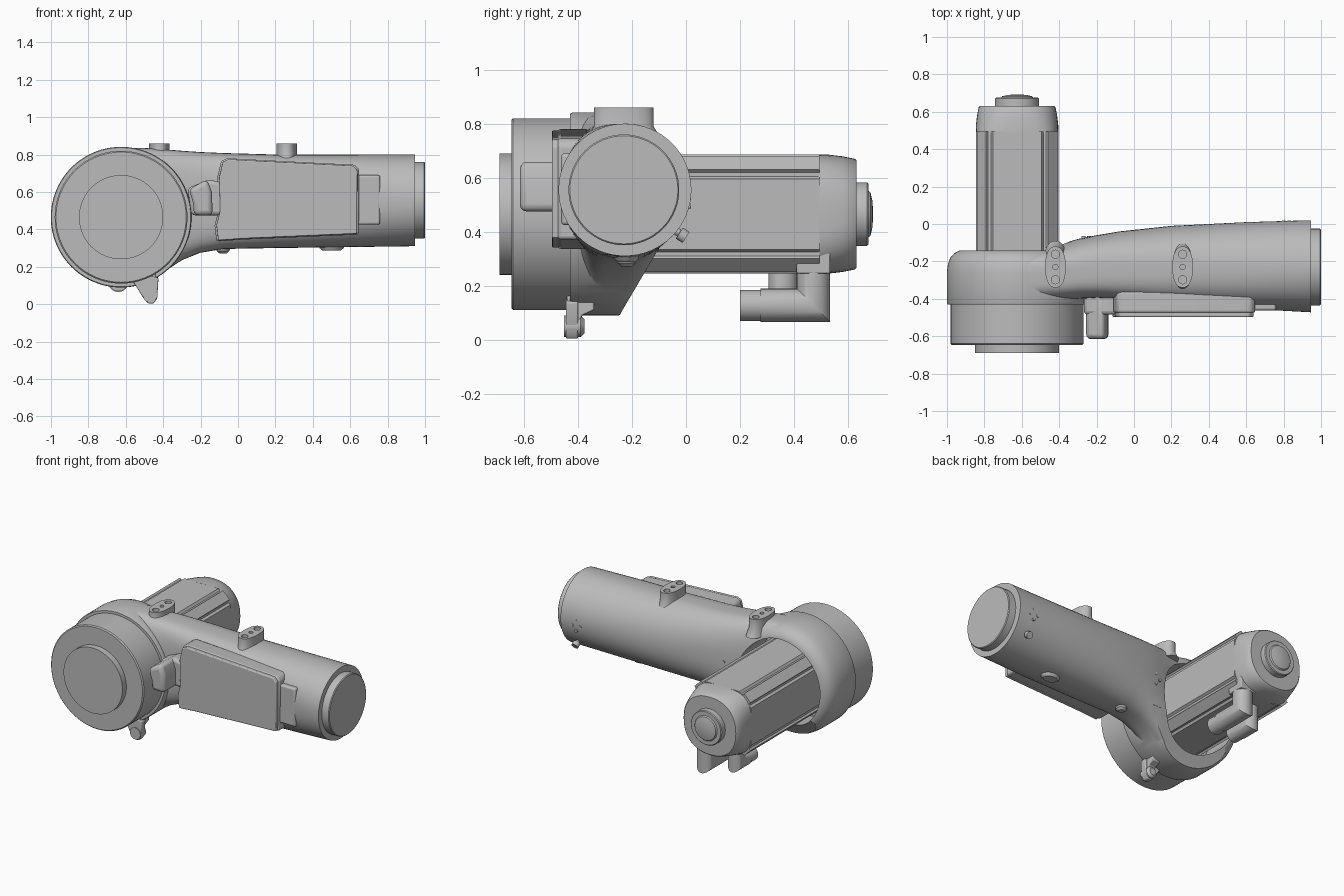
import bpy, bmesh, math
from mathutils import Vector

if "Cube" in bpy.data.objects:
    bpy.data.objects.remove(bpy.data.objects["Cube"])

grey = bpy.data.materials.new("light grey")
grey.use_nodes = True
COLOUR = (0.5, 0.5, 0.5, 1)
grey.diffuse_color = COLOUR
grey.node_tree.nodes["Principled BSDF"].inputs["Base Color"].default_value = COLOUR


def place(u, v, w, axis):
    """Point (u, v) of a profile at distance w along the axis."""
    return {"x": (w, u, v), "y": (u, w, v), "z": (u, v, w)}[axis]


def smooth(ob, angle=35):
    bpy.ops.object.select_all(action="DESELECT")
    ob.select_set(True)
    bpy.context.view_layer.objects.active = ob
    bpy.ops.object.shade_smooth_by_angle(angle=math.radians(angle))


def loft(name, rings, bevel=0.0):
    bm = bmesh.new()
    loops = [[bm.verts.new(p) for p in ring] for ring in rings]
    n = len(loops[0])
    for a, b in zip(loops, loops[1:]):
        for i in range(n):
            bm.faces.new((a[i], a[(i + 1) % n], b[(i + 1) % n], b[i]))
    bm.faces.new(loops[0])
    bm.faces.new(loops[-1])
    bmesh.ops.recalc_face_normals(bm, faces=bm.faces)
    mesh = bpy.data.meshes.new(name)
    bm.to_mesh(mesh)
    bm.free()
    mesh.materials.append(grey)
    ob = bpy.data.objects.new(name, mesh)
    bpy.context.collection.objects.link(ob)
    if bevel:
        mod = ob.modifiers.new("edge", "BEVEL")
        mod.width, mod.segments, mod.angle_limit = bevel, 3, math.radians(40)
    smooth(ob)
    return ob


def turned(name, axis, centre, profile, n=64):
    """Round part from (distance, radius) pairs along an axis."""
    angles = [math.tau * i / n for i in range(n)]
    return loft(name, [[place(centre[0] + r * math.cos(a), centre[1] + r * math.sin(a), w, axis)
                        for a in angles] for w, r in profile])


def prism(name, axis, pts, a, b, bevel=0.0):
    return loft(name, [[place(u, v, w, axis) for u, v in pts] for w in (a, b)], bevel)


def box(name, x, y, z, bevel=0.0):
    pts = [(x[0], y[0]), (x[1], y[0]), (x[1], y[1]), (x[0], y[1])]
    return prism(name, "z", pts, z[0], z[1], bevel)


def oval(cx, cy, hx, hy, k=(2, 2), n=48):
    """Superellipse outline; k gives the squareness of the -u and +u halves."""
    out = []
    for i in range(n):
        c, s = math.cos(math.tau * i / n), math.sin(math.tau * i / n)
        p = 2 / k[c > 0]
        out.append((cx + hx * math.copysign(abs(c) ** p, c), cy + hy * math.copysign(abs(s) ** p, s)))
    return out


def boolean(ob, cutter, operation):
    mod = ob.modifiers.new(operation.lower(), "BOOLEAN")
    mod.operation, mod.object, mod.solver = operation, cutter, "EXACT"
    bpy.context.view_layer.objects.active = ob
    bpy.ops.object.modifier_apply(modifier=mod.name)
    bpy.data.objects.remove(cutter)


JOINT = (-0.625, 0.465)
TUBE = (-0.23, 0.555)

# Arm: x, front y, back y, bottom z, top z, squareness of front and back
sections = [
    (-0.62, -0.42, -0.16, 0.10, 0.835, 4, 4), (-0.50, -0.415, -0.13, 0.125, 0.835, 4, 3.5),
    (-0.40, -0.41, -0.11, 0.17, 0.828, 4, 3), (-0.30, -0.40, -0.08, 0.235, 0.82, 4, 2.7),
    (-0.20, -0.395, -0.06, 0.275, 0.813, 4, 2.5), (-0.08, -0.40, -0.04, 0.295, 0.808, 3.8, 2.3),
    (0.2, -0.425, -0.01, 0.30, 0.80, 3.2, 2.1), (0.6, -0.453, 0.01, 0.305, 0.80, 2.5, 2),
    (0.945, -0.472, 0.02, 0.31, 0.80, 2, 2)]
arm = loft("arm_housing", [
    [(x, u, v) for u, v in oval((yf + yb) / 2, (zb + zt) / 2, (yb - yf) / 2, (zt - zb) / 2, (kf, kb), 64)]
    for x, yf, yb, zb, zt, kf, kb in sections])
joint = turned("joint_housing", "y", JOINT, [
    (-0.43, 0.372), (-0.42, 0.376), (-0.26, 0.376), (-0.215, 0.37), (-0.18, 0.357),
    (-0.155, 0.335), (-0.143, 0.31), (-0.14, 0.28)], 96)
boolean(arm, joint, "UNION")
boolean(arm, turned("opening", "y", JOINT, [(-0.36, 0.30), (0.1, 0.30)], 96), "DIFFERENCE")
# Sloped underside of the joint back
slope = [(-0.26, 0.06), (-0.235, 0.11), (-0.105, 0.33), (0.2, 0.335), (0.2, 0.0)]
boolean(arm, prism("slope", "x", slope, -1.1, -0.22), "DIFFERENCE")
smooth(arm, 30)
turned("arm_end_flange", "x", TUBE, [(0.94, 0.205), (0.995, 0.205), (1.0, 0.2)])

# Joint drum with its output flange
turned("joint_drum", "y", JOINT, [(-0.42, 0.355), (-0.64, 0.355), (-0.647, 0.348)], 96)
turned("joint_flange", "y", JOINT, [(-0.64, 0.225), (-0.69, 0.225)])

# Motor: one corner profile turned four times
corner = [(0.22, 0.13), (0.205, 0.14), (0.205, 0.155), (0.215, 0.165), (0.165, 0.215),
          (0.155, 0.205), (0.14, 0.205), (0.13, 0.22)]
square = []
for q in range(4):
    a = q * math.pi / 2
    square += [(JOINT[0] + u * math.cos(a) - v * math.sin(a),
                JOINT[1] + u * math.sin(a) + v * math.cos(a)) for u, v in corner]
prism("motor_body", "y", square, -0.37, 0.495)
loft("motor_cap", [[place(u, v, y, "y") for u, v in oval(*JOINT, h, h, (k, k))] for y, h, k in
                   ((0.49, 0.221, 3.4), (0.53, 0.22, 3), (0.58, 0.214, 2.6), (0.625, 0.205, 2.3),
                    (0.632, 0.198, 2.3))])
turned("motor_end_disc", "y", JOINT, [(0.62, 0.118), (0.67, 0.118), (0.675, 0.113)], 48)
turned("motor_end_dome", "y", JOINT, [(0.67, 0.09), (0.683, 0.08), (0.69, 0.05), (0.693, 0.01)], 48)

# Cable sockets and mitred elbow plugs under the motor
for side, x, y, r in (("left", -0.49, 0.472, 0.062), ("right", -0.64, 0.36, 0.055)):
    z = 0.065 + r
    box("socket_" + side, (x - r, x + r), (y - r, y + r), (0.245, 0.335), 0.006)
    circle = [(r * math.cos(math.tau * i / 32), r * math.sin(math.tau * i / 32)) for i in range(32)]
    loft("elbow_" + side, [[(x + u, 0.275, z + v) for u, v in circle],
                           [(x + u, y - v, z + v) for u, v in circle],
                           [(x + u, y - v, 0.26) for u, v in circle]])
    turned("plug_" + side, "y", (x, z), [(0.2, r * 0.93), (0.3, r * 0.93)], 32)

# Front cover with its tab
cover = [(-0.115, 0.335), (0.02, 0.345), (0.645, 0.372), (0.648, 0.72), (0.625, 0.745), (-0.06, 0.78),
         (-0.09, 0.765), (-0.11, 0.68), (-0.105, 0.5), (-0.125, 0.42)]
prism("cover_base", "y", cover, -0.475, -0.36, 0.012)
mid = Vector((0.27, 0.555))
prism("cover_plate", "y", [tuple(mid + (Vector(p) - mid) * 0.975) for p in cover], -0.497, -0.46, 0.006)
box("cover_tab", (0.62, 0.76), (-0.462, -0.36), (0.425, 0.69), 0.012)

# Hooked cable outlet between the drum and the cover
hook = [(-0.262, 0.615), (-0.165, 0.668), (-0.14, 0.6), (-0.135, 0.475), (-0.235, 0.475), (-0.24, 0.54)]
prism("outlet_hook", "y", hook, -0.615, -0.38, 0.025)
prism("outlet_arm", "y", [(-0.27, 0.62), (-0.16, 0.665), (-0.07, 0.65), (-0.07, 0.475), (-0.25, 0.475)],
      -0.485, -0.36, 0.02)

# Oval lifting pads with three holes
for i, x in enumerate((-0.42, 0.26)):
    pad = loft("lifting_pad_%d" % (i + 1), [[(u, v, z) for u, v in oval(x, -0.23, w, h, (2.3, 2.3))]
               for z, w, h in ((0.74, 0.065, 0.14), (0.79, 0.055, 0.11), (0.86, 0.055, 0.11))])
    for dy, r in ((-0.068, 0.022), (0, 0.014), (0.068, 0.022)):
        boolean(pad, turned("hole", "z", (x, -0.23 + dy), [(0.835, r), (0.9, r)], 20), "DIFFERENCE")
    smooth(pad)

# Lug under the joint
prism("lug_web", "y", [(-0.56, 0.12), (-0.505, 0.03), (-0.48, 0.004), (-0.45, 0.004), (-0.432, 0.03),
                       (-0.425, 0.14), (-0.5, 0.16)], -0.445, -0.40, 0.006)
prism("lug_rib", "x", [(-0.44, 0.05), (-0.40, 0.05), (-0.385, 0.09), (-0.34, 0.11), (-0.34, 0.17),
                       (-0.44, 0.17)], -0.5, -0.44, 0.006)
turned("lug_pin", "y", (-0.47, 0.05), [(-0.452, 0.04), (-0.39, 0.04), (-0.375, 0.025)], 24)

# Bumps under the arm
turned("drain_boss", "z", (-0.08, -0.22), [(0.34, 0.045), (0.285, 0.035), (0.272, 0.02)], 24)
loft("lower_pad", [[(u, v, z) for u, v in oval(0.50, -0.22, w, h)]
                   for z, w, h in ((0.34, 0.08, 0.05), (0.30, 0.065, 0.045), (0.288, 0.05, 0.035))])

# Bolt and small screws on the back of the arm
bolt = turned("back_bolt", "z", (0, 0), [(-0.08, 0.014), (0, 0.014), (0.001, 0.024), (0.03, 0.024)], 16)
bolt.location = (0.85, -0.025, 0.395)
bolt.rotation_euler = Vector((0, 0.84, -0.54)).to_track_quat("Z", "Y").to_euler()
for x, y, z in ((0.83, 0.013, 0.53), (-0.24, -0.07, 0.5)):
    for i, (dx, dz) in enumerate(((0.03, 0), (-0.03, 0), (0, 0.035), (0, -0.035))):
        turned("back_screw_%d" % (i + 1), "y", (x + dx, z + dz), [(y - 0.04, 0.01), (y + 0.005, 0.01)], 12)
